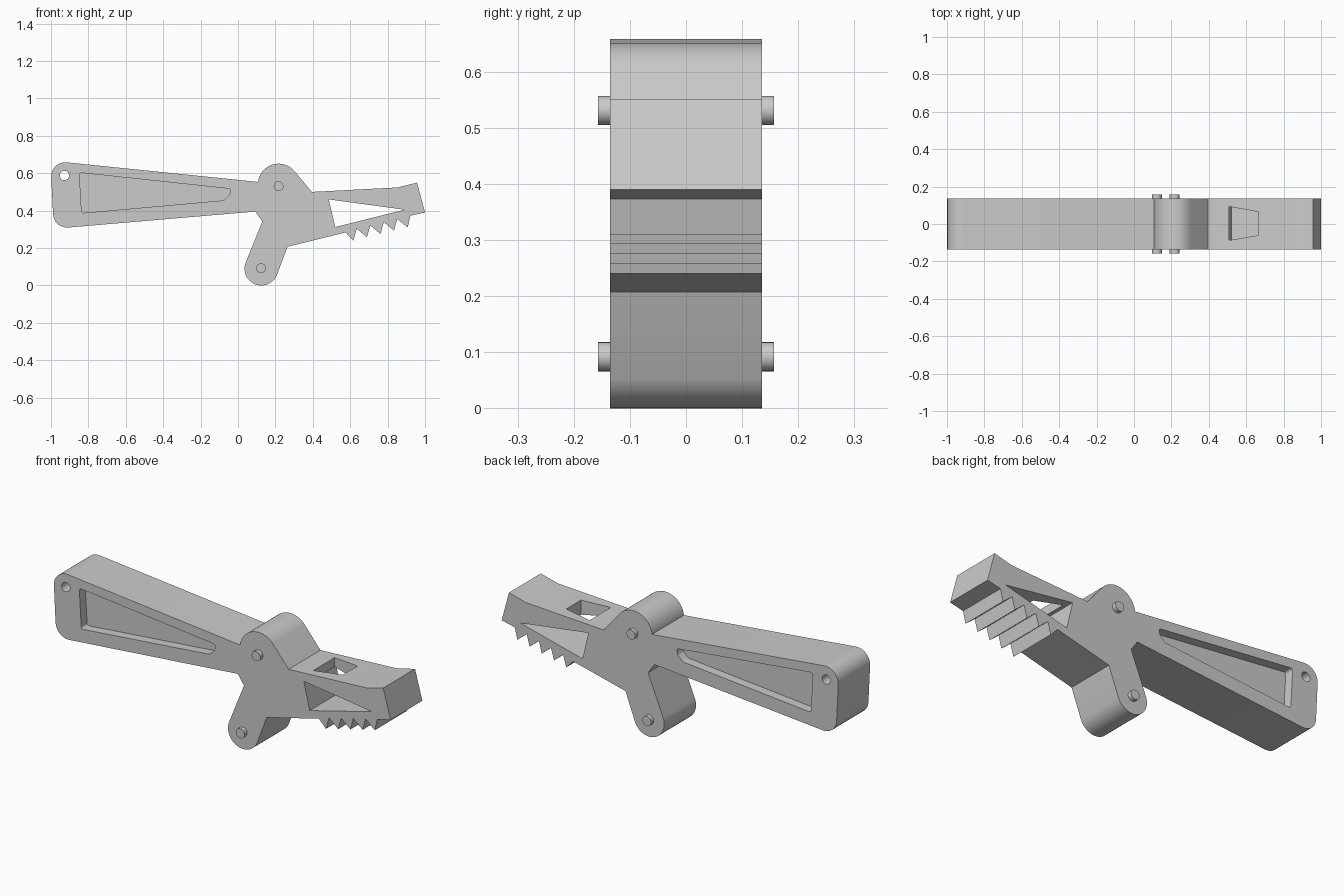
import bpy
from math import cos, sin, radians, tan, pi
from mathutils import Vector

cube = bpy.data.objects.get("Cube")
if cube:
    bpy.data.objects.remove(cube, do_unlink=True)

HALF = 0.135   # half thickness of the body
PIN = 0.157    # outer end of the pins

grey = bpy.data.materials.new("light grey")
grey.use_nodes = True
grey.diffuse_color = (0.6, 0.6, 0.6, 1)
grey.node_tree.nodes["Principled BSDF"].inputs["Base Color"].default_value = (0.6, 0.6, 0.6, 1)


def arc(cx, cz, r, start, end, steps=24):
    angles = [radians(start + (end - start) * i / steps) for i in range(steps + 1)]
    return [(cx + r * cos(a), cz + r * sin(a)) for a in angles]


def fillet(before, corner, after, r, steps=8):
    """Round one corner of an outline."""
    p = Vector(corner)
    u, v = (Vector(before) - p).normalized(), (Vector(after) - p).normalized()
    half = u.angle(v) / 2
    centre = p + (u + v).normalized() * (r / sin(half))
    a, b = p + u * (r / tan(half)) - centre, p + v * (r / tan(half)) - centre
    sweep = pi - 2 * half
    return [tuple(centre + (a * sin((1 - t) * sweep) + b * sin(t * sweep)) / sin(sweep))
            for t in (i / steps for i in range(steps + 1))]


def rounded(points, r):
    out = []
    for i, p in enumerate(points):
        out += fillet(points[i - 1], p, points[(i + 1) % len(points)], r, 5)
    return out


def prism(name, outline, low, high, axis="y"):
    """Extrude an outline along y (outline in x, z) or z (outline in x, y)."""
    n = len(outline)
    place = (lambda p, h: (p[0], h, p[1])) if axis == "y" else (lambda p, h: (p[0], p[1], h))
    verts = [place(p, h) for h in (low, high) for p in outline]
    faces = [list(range(n)), list(range(2 * n - 1, n - 1, -1))]
    faces += [[i, i + n, (i + 1) % n + n, (i + 1) % n] for i in range(n)]
    mesh = bpy.data.meshes.new(name)
    mesh.from_pydata(verts, [], faces)
    mesh.materials.append(grey)
    obj = bpy.data.objects.new(name, mesh)
    bpy.context.collection.objects.link(obj)
    # consistent outward normals
    import bmesh
    bm = bmesh.new()
    bm.from_mesh(mesh)
    bmesh.ops.recalc_face_normals(bm, faces=bm.faces)
    bm.to_mesh(mesh)
    bm.free()
    return obj


def activate(obj):
    bpy.ops.object.select_all(action="DESELECT")
    obj.select_set(True)
    bpy.context.view_layer.objects.active = obj


def cut(target, cutter):
    activate(target)
    mod = target.modifiers.new("cut", "BOOLEAN")
    mod.operation = "DIFFERENCE"
    mod.solver = "EXACT"
    mod.object = cutter
    bpy.ops.object.modifier_apply(modifier=mod.name)
    bpy.data.objects.remove(cutter, do_unlink=True)


# Outline, clockwise: handle, hub, jaw, teeth, leg
top_left, bottom_left = (-1.003, 0.667), (-0.985, 0.303)
neck, armpit = (0.108, 0.553), (0.093, 0.395)
outline = fillet(bottom_left, top_left, neck, 0.075)
outline += arc(0.217, 0.54, 0.111, 173, 40)
outline += [(0.395, 0.5), (0.855, 0.524), (0.957, 0.55), (1.0, 0.39), (0.922, 0.373)]
for i in reversed(range(5)):
    outline.append((0.617 + 0.0725 * i, 0.24 + 0.0175 * i))
    outline.append((0.563 + 0.072 * i, 0.286 + 0.0175 * i) if i else (0.575, 0.283))
outline += [(0.265, 0.207)]
outline += arc(0.125, 0.09, 0.09, -25, -203)
outline += [(0.13, 0.342), armpit]
outline += fillet(armpit, bottom_left, top_left, 0.075)
body = prism("clamp_body", outline, -HALF, HALF)

# Handle recesses on both sides
pocket = rounded([(-0.848, 0.603), (-0.036, 0.516), (-0.046, 0.483),
                  (-0.075, 0.455), (-0.836, 0.387)], 0.012)
for side in (-1, 1):
    ends = sorted((side * (HALF - 0.05), side * (HALF + 0.05)))
    cut(body, prism("recess_cutter", pocket, *ends))

# Hanging hole, jaw window and top slot
cut(body, prism("hole_cutter", arc(-0.928, 0.588, 0.025, 0, 345, 23), -0.3, 0.3))
cut(body, prism("window_cutter", [(0.485, 0.46), (0.89, 0.405), (0.52, 0.312)], -0.3, 0.3))
cut(body, prism("slot_cutter", [(0.508, 0.093), (0.665, 0.065), (0.665, -0.06), (0.508, -0.087)],
                0.4, 0.7, "z"))

# Pivot pins
parts = [body]
for label, x, z in (("hub", 0.217, 0.531), ("leg", 0.123, 0.092)):
    for side, sign in (("front", -1), ("back", 1)):
        ends = sorted((sign * (HALF - 0.01), sign * PIN))
        parts.append(prism(f"{label}_pin_{side}", arc(x, z, 0.026, 0, 345, 23), *ends))

for part in parts:
    activate(part)
    bpy.ops.object.shade_smooth_by_angle(angle=radians(25))
